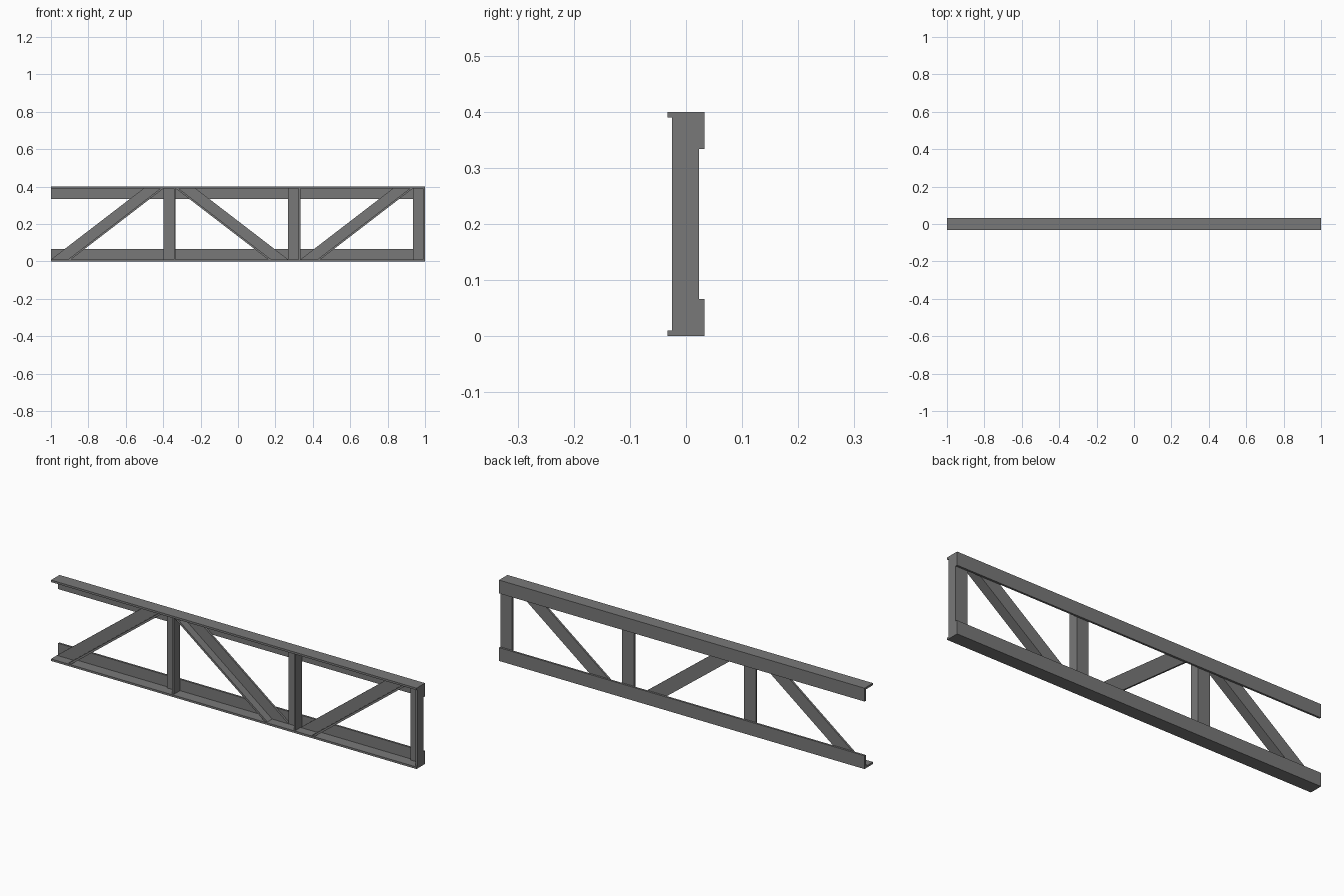
import bpy, bmesh, math

if "Cube" in bpy.data.objects:
    bpy.data.objects.remove(bpy.data.objects["Cube"])

HALF, H = 1.0, 0.4            # half length and height of the truss
CW, CT = 0.066, 0.01          # chord angle: leg width, thickness
WW, WT = 0.065, 0.01          # web angle: width, thickness
Y0, Y1 = -0.025, CW / 2 - CT  # web angle depth range
Z0, Z1 = CT, H - CT           # web members fit between the chord flanges

steel = bpy.data.materials.new("dark_steel")
steel.diffuse_color = (0.19, 0.19, 0.19, 1)
steel.use_nodes = True
steel.node_tree.nodes["Principled BSDF"].inputs["Base Color"].default_value = steel.diffuse_color


def sweep(name, start, end):
    """Solid between two matching end profiles."""
    bm = bmesh.new()
    a = [bm.verts.new(p) for p in start]
    b = [bm.verts.new(p) for p in end]
    bm.faces.new(a)
    bm.faces.new(b)
    n = len(a)
    for i in range(n):
        j = (i + 1) % n
        bm.faces.new((a[i], a[j], b[j], b[i]))
    bmesh.ops.recalc_face_normals(bm, faces=bm.faces)
    me = bpy.data.meshes.new(name)
    bm.to_mesh(me)
    bm.free()
    me.materials.append(steel)
    ob = bpy.data.objects.new(name, me)
    bpy.context.collection.objects.link(ob)


def chord(name, flip):
    """L-angle along x: flat flange outside, upright leg at the back."""
    h = CW / 2
    prof = [(-h, 0), (h, 0), (h, CW), (h - CT, CW), (h - CT, CT), (-h, CT)]
    prof = [(y, H - z if flip else z) for y, z in prof]
    sweep(name, [(-HALF, y, z) for y, z in prof], [(HALF, y, z) for y, z in prof])


def web(name, edge_low, edge_high, side, width, thick):
    """L-angle from bottom to top chord; flange runs along the given edge."""
    w, t = -side * width, -side * thick
    prof = [(0, Y0), (t, Y0), (t, Y1 - WT), (w, Y1 - WT), (w, Y1), (0, Y1)]
    sweep(name, [(edge_low + x, y, Z0) for x, y in prof],
          [(edge_high + x, y, Z1) for x, y in prof])


# Chords
chord("bottom_chord", False)
chord("top_chord", True)

# Horizontal size of a diagonal's cut end, solved from its own slope
bay = 2 * HALF / 3
span = bay - WW
cut = WW
for _ in range(30):
    slope = math.atan2(Z1 - Z0, span - cut)
    cut = WW / math.sin(slope)
cut_t = WT / math.sin(slope)

# Uprights and alternating diagonals
for i in range(3):
    left = -HALF + i * bay
    web(f"upright_{i + 1}", left + bay, left + bay, 1, WW, WT)
    if i % 2 == 0:
        web(f"diagonal_{i + 1}", left + cut, left + span, 1, cut, cut_t)
    else:
        web(f"diagonal_{i + 1}", left + span - cut, left, -1, cut, cut_t)
